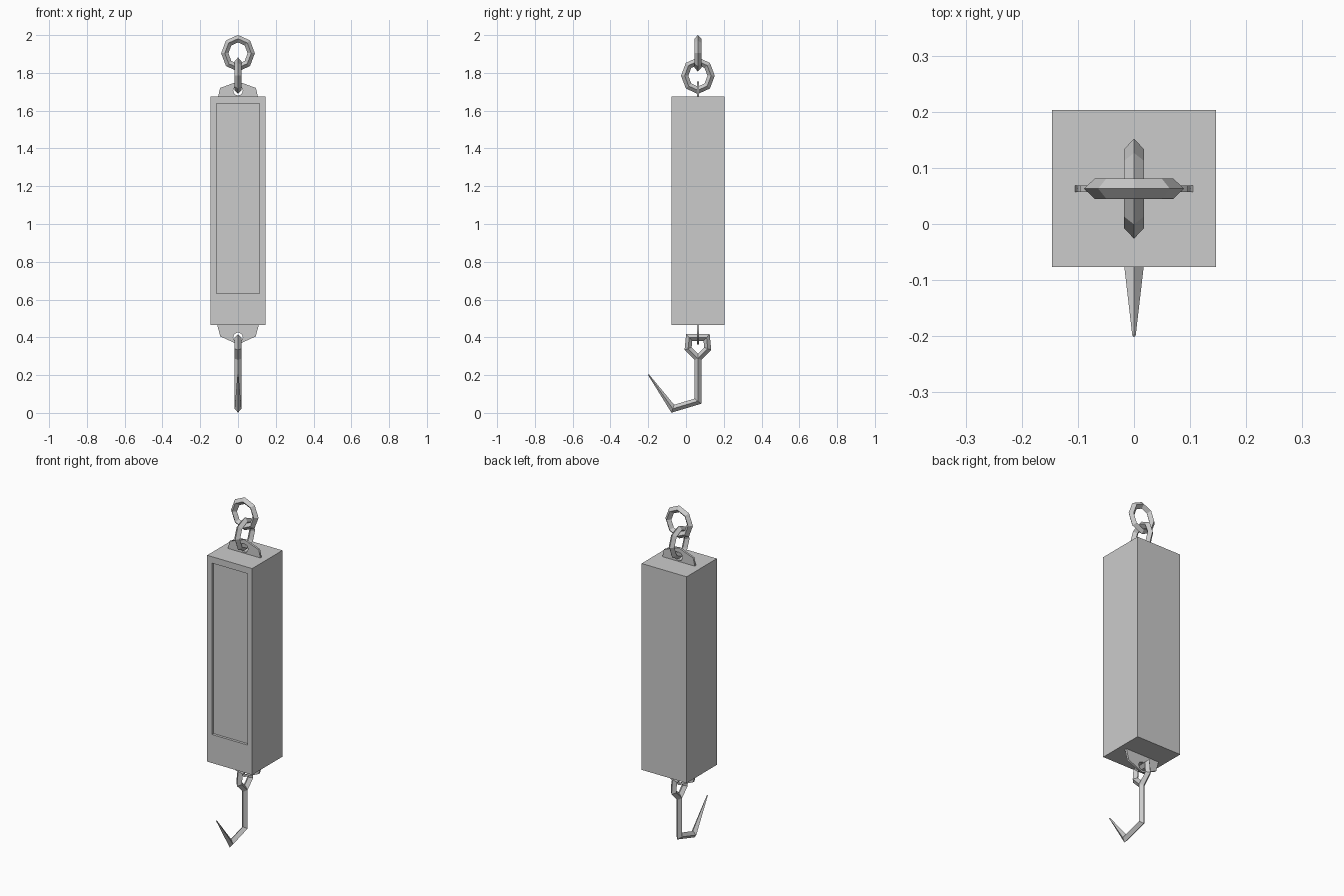
import bpy, bmesh, math
from mathutils import Vector

if "Cube" in bpy.data.objects:
    bpy.data.objects.remove(bpy.data.objects["Cube"])

YC = 0.063  # depth of the centre plane of the hanging parts


def finish(name, bm):
    bmesh.ops.recalc_face_normals(bm, faces=bm.faces[:])
    me = bpy.data.meshes.new(name)
    bm.to_mesh(me)
    bm.free()
    ob = bpy.data.objects.new(name, me)
    bpy.context.collection.objects.link(ob)
    return ob


def sweep(bm, path, radii, place, closed):
    """Sweep a diamond section along a flat path; place(u, w, z) maps to 3D."""
    pts = [Vector(p) for p in path]
    n = len(pts)
    rings = []
    for i, p in enumerate(pts):
        a = (p - pts[i - 1]).normalized() if closed or i > 0 else None
        b = (pts[(i + 1) % n] - p).normalized() if closed or i < n - 1 else None
        a, b = a or b, b or a
        t = (a + b).normalized()
        r = radii[i]
        m = Vector((-t.y, t.x)) * (r / t.dot(a))  # mitred offset
        rings.append([bm.verts.new(place(*v)) for v in (
            (p.x + m.x, 0, p.y + m.y), (p.x, r, p.y),
            (p.x - m.x, 0, p.y - m.y), (p.x, -r, p.y))])
    for i in range(n if closed else n - 1):
        q, s = rings[i], rings[(i + 1) % n]
        for k in range(4):
            j = (k + 1) % 4
            bm.faces.new((q[k], q[j], s[j], s[k]))
    if not closed:
        bm.faces.new(rings[0])
        bm.faces.new(rings[-1])


def front_plane(u, w, z):
    return (u, YC + w, z)


def side_plane(u, w, z):
    return (w, YC + u, z)


def chain_link(name, zc, place):
    bm = bmesh.new()
    path = [(0.070 * math.sin(k * math.pi / 4), zc + 0.077 * math.cos(k * math.pi / 4))
            for k in range(8)]
    sweep(bm, path, [0.018] * 8, place, True)
    finish(name, bm)


def bracket(name, half, hole_z):
    """Flat mirrored plate with a round hole, in the front plane."""
    outline = half + [(-x, z) for x, z in reversed(half) if x > 0]
    hole = [(0.026 * math.cos(k * math.pi / 4), hole_z + 0.026 * math.sin(k * math.pi / 4))
            for k in range(8)]
    cu = bpy.data.curves.new(name, 'CURVE')
    cu.dimensions = '2D'
    cu.fill_mode = 'BOTH'
    cu.extrude = 0.006
    for loop in (outline, hole):
        sp = cu.splines.new('POLY')
        sp.points.add(len(loop) - 1)
        for pt, (x, z) in zip(sp.points, loop):
            pt.co = (x, z, 0, 1)
        sp.use_cyclic_u = True
    ob = bpy.data.objects.new(name, cu)
    ob.rotation_euler = (math.pi / 2, 0, 0)
    ob.location = (0, YC, 0)
    bpy.context.collection.objects.link(ob)
    bpy.ops.object.select_all(action='DESELECT')
    ob.select_set(True)
    bpy.context.view_layer.objects.active = ob
    bpy.ops.object.convert(target='MESH')


# body with a shallow recessed front panel
bm = bmesh.new()
bmesh.ops.create_cube(bm, size=1)
for v in bm.verts:
    v.co = (v.co.x * 0.292, YC + v.co.y * 0.28, 1.07 + v.co.z * 1.21)
bm.normal_update()
front = min(bm.faces, key=lambda f: f.normal.y)
bmesh.ops.inset_region(bm, faces=[front], thickness=0.03)
for v in front.verts:
    v.co.x = math.copysign(0.114, v.co.x)
    v.co.z = 1.637 if v.co.z > 1 else 0.632
panel = bmesh.ops.extrude_discrete_faces(bm, faces=[front])['faces'][0]
bmesh.ops.translate(bm, verts=panel.verts[:], vec=(0, 0.015, 0))
finish("body", bm)

# plates that hold the rings
bracket("top_bracket", [(0.106, 1.67), (0.095, 1.72), (0, 1.755)], 1.705)
bracket("bottom_bracket", [(0.111, 0.47), (0.094, 0.405), (0, 0.362)], 0.40)

# two interlocked links
chain_link("upper_ring", 1.904, front_plane)
chain_link("lower_ring", 1.785, side_plane)

# hook: five-sided eye, then shank tapering to the tip
bm = bmesh.new()
sweep(bm, [(0, 0.288), (0.052, 0.34), (0.046, 0.399), (-0.046, 0.399), (-0.052, 0.34)],
      [0.018] * 5, side_plane, True)
sweep(bm, [(0, 0.288), (0, 0.062), (-0.133, 0.022), (-0.262, 0.203)],
      [0.018, 0.018, 0.018, 0.003], side_plane, False)
finish("hook", bm)
